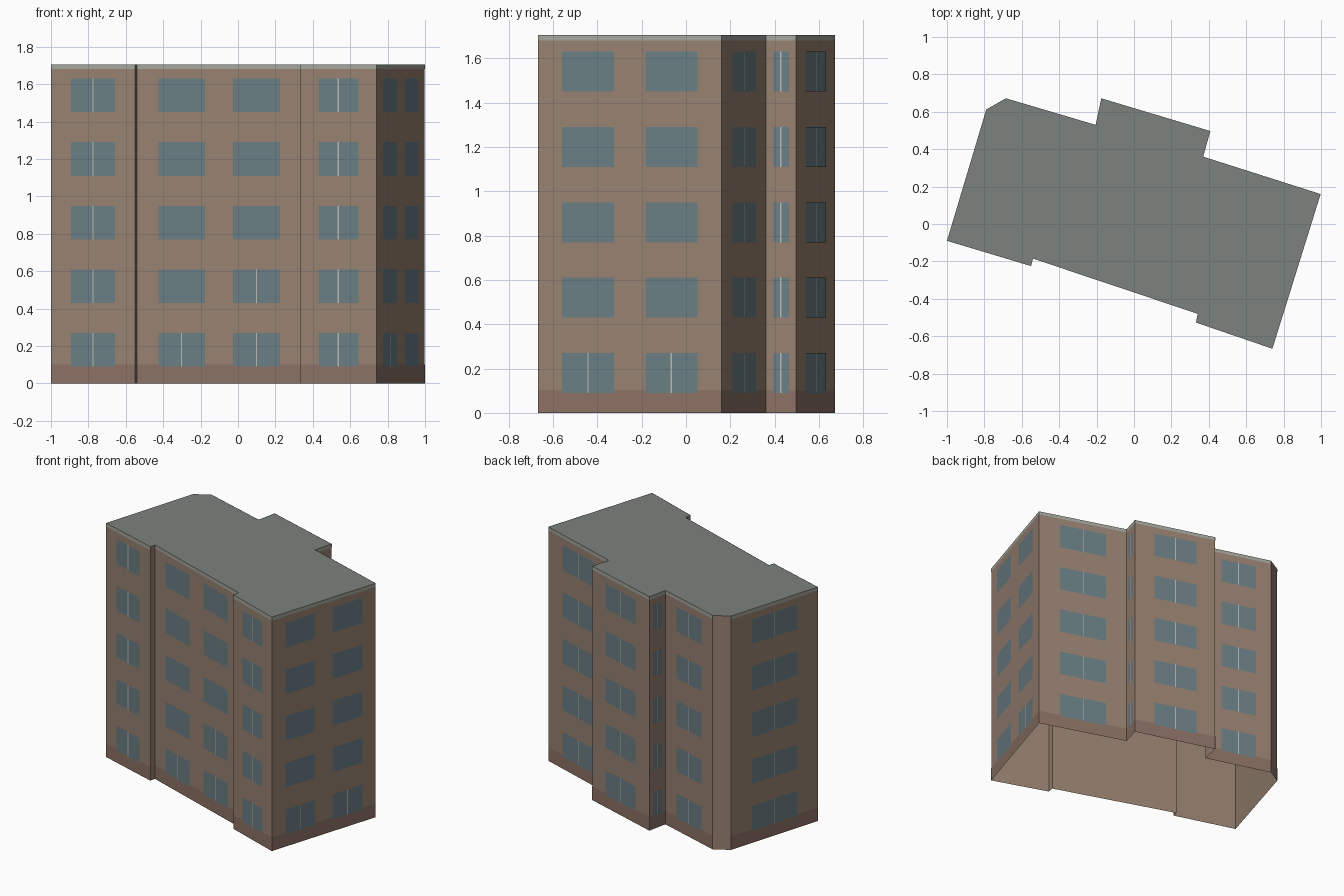
import bpy
from mathutils import Vector

if "Cube" in bpy.data.objects:
    bpy.data.objects.remove(bpy.data.objects["Cube"])

H = 1.705          # total height
FLOORS = 5
STOREY = 0.34


def material(name, rgb):
    m = bpy.data.materials.new(name)
    m.diffuse_color = (*rgb, 1)
    m.use_nodes = True
    m.node_tree.nodes["Principled BSDF"].inputs["Base Color"].default_value = m.diffuse_color
    return m


BRICK = material("brick", (0.31, 0.22, 0.165))
PLINTH = material("plinth", (0.26, 0.165, 0.13))
TRIM = material("trim", (0.37, 0.38, 0.34))
GLASS = material("glass", (0.145, 0.21, 0.235))
FRAME = material("frame", (0.50, 0.49, 0.45))
ROOF = material("roof", (0.20, 0.225, 0.21))


def make(name, verts, faces, mat):
    me = bpy.data.meshes.new(name)
    me.from_pydata(verts, [], faces)
    me.materials.append(mat)
    bpy.context.collection.objects.link(bpy.data.objects.new(name, me))


# Footprint corners, counter-clockwise from the front left
plan = [Vector(p) for p in (
    (-1.0, -0.09), (-0.55, -0.225), (-0.54, -0.185), (0.34, -0.48),
    (0.332, -0.527), (0.74, -0.667), (0.998, 0.16), (0.37, 0.36),
    (0.408, 0.497), (-0.175, 0.672), (-0.205, 0.53), (-0.685, 0.672),
    (-0.79, 0.612))]
n = len(plan)

# Outer walls (open underneath) and flat roof
ring = [(p.x, p.y, z) for z in (0, H) for p in plan]
make("walls", ring, [(i, (i + 1) % n, n + (i + 1) % n, n + i) for i in range(n)], BRICK)
make("roof", [(p.x, p.y, H) for p in plan], [tuple(range(n))], ROOF)


class Panels:
    """Collects thin rectangles laid on the walls into one object."""

    def __init__(self, offset):
        self.offset, self.verts, self.faces = offset, [], []

    def add(self, wall, t0, t1, z0, z1):
        a, b = plan[wall], plan[(wall + 1) % n]
        d = (b - a).normalized()
        out = Vector((d.y, -d.x)) * self.offset
        p, q = a.lerp(b, t0) + out, a.lerp(b, t1) + out
        k = len(self.verts)
        self.verts += [(p.x, p.y, z0), (q.x, q.y, z0), (q.x, q.y, z1), (p.x, p.y, z1)]
        self.faces.append((k, k + 1, k + 2, k + 3))

    def build(self, name, mat):
        make(name, self.verts, self.faces, mat)


plinth, trim = Panels(0.001), Panels(0.001)
glass, bars = Panels(0.002), Panels(0.003)

ONE = [(0.24, 0.765)]
TWO = [(0.13, 0.415), (0.585, 0.87)]
# wall index -> window spans; double-window walls have bars on low floors only
windows = {0: ONE, 2: TWO, 4: ONE, 5: TWO, 6: ONE, 7: ONE, 8: ONE, 9: ONE, 10: ONE, 12: ONE}

for wall, spans in windows.items():
    plinth.add(wall, 0, 1, 0, 0.1)
    trim.add(wall, 0, 1, 1.68, H)
    length = (plan[(wall + 1) % n] - plan[wall]).length
    for floor in range(FLOORS):
        z = 0.09 + floor * STOREY
        for j, (t0, t1) in enumerate(spans):
            glass.add(wall, t0, t1, z, z + 0.18)
            if spans is ONE or floor == 0 or (wall, floor, j) == (2, 1, 1):
                mid, half = (t0 + t1) / 2, 0.003 / length
                bars.add(wall, mid - half, mid + half, z, z + 0.18)

plinth.build("plinth_band", PLINTH)
trim.build("roof_trim", TRIM)
glass.build("window_panes", GLASS)
bars.build("window_bars", FRAME)
